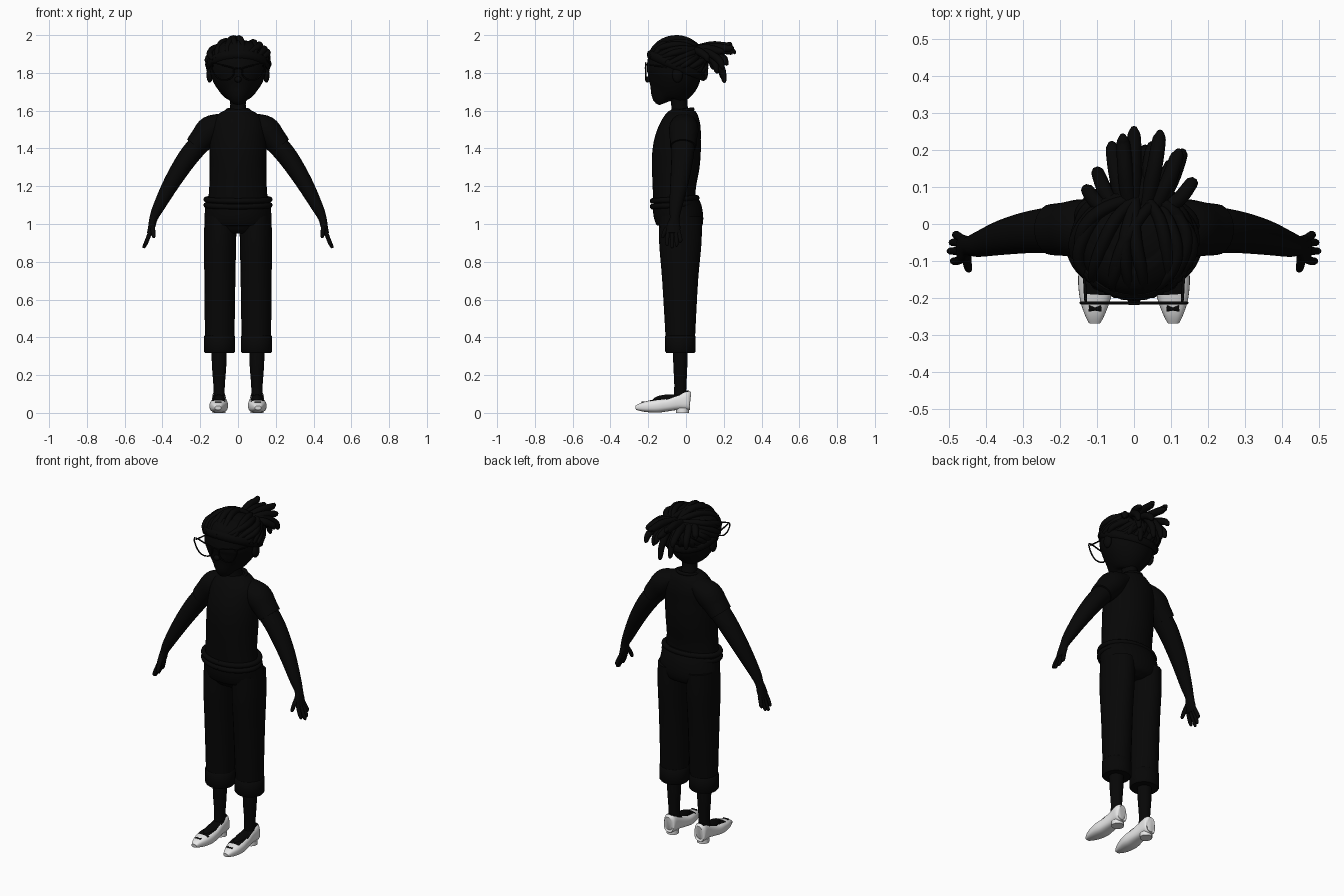
import bpy, bmesh, math, random
from mathutils import Vector, Matrix

random.seed(4)
if "Cube" in bpy.data.objects:
    bpy.data.objects.remove(bpy.data.objects["Cube"])


def make_material(name, value):
    mat = bpy.data.materials.new(name)
    mat.use_nodes = True
    colour = (value, value, value, 1)
    mat.diffuse_color = colour
    mat.node_tree.nodes["Principled BSDF"].inputs["Base Color"].default_value = colour
    return mat


BLACK = make_material("black", 0.002)
WHITE = make_material("shoe white", 0.8)


def finish(name, bm, mat=BLACK, mirror=False):
    """Turn a bmesh into a smooth shaded object, optionally mirrored."""
    bmesh.ops.recalc_face_normals(bm, faces=bm.faces)
    mesh = bpy.data.meshes.new(name)
    bm.to_mesh(mesh)
    bm.free()
    mesh.materials.append(mat)
    obj = bpy.data.objects.new(name, mesh)
    bpy.context.collection.objects.link(obj)
    bpy.ops.object.select_all(action="DESELECT")
    obj.select_set(True)
    bpy.context.view_layer.objects.active = obj
    bpy.ops.object.shade_smooth_by_angle(angle=math.radians(50))
    if mirror:
        mod = obj.modifiers.new("Mirror", "MIRROR")
        mod.use_mirror_merge = False
    return obj


def spline(keys, steps):
    """Catmull-Rom through keys of any length."""
    if steps < 2:
        return [tuple(k) for k in keys]
    pts = [keys[0], *keys, keys[-1]]
    out = []
    for i in range(len(keys) - 1):
        for s in range(steps):
            t = s / steps
            out.append(tuple(
                b + t / 2 * (c - a + t * (2 * a - 5 * b + 4 * c - d + t * (3 * (b - c) + d - a)))
                for a, b, c, d in zip(*pts[i:i + 4])))
    return out + [tuple(keys[-1])]


def add_sweep(bm, keys, ref="y", sides=20, steps=4, power=1.0):
    """Loft elliptic rings; each key is x, y, z, radius, radius along ref."""
    keys = spline(keys, steps)
    ref = {"x": Vector((1, 0, 0)), "y": Vector((0, 1, 0)), "z": Vector((0, 0, 1))}[ref]
    centres = [Vector(k[:3]) for k in keys]
    rings = []
    for i, k in enumerate(keys):
        t = (centres[min(i + 1, len(keys) - 1)] - centres[max(i - 1, 0)]).normalized()
        v = (ref - t * ref.dot(t)).normalized()
        u = v.cross(t)
        ring = []
        for s in range(sides):
            a = math.tau * s / sides
            c, d = math.cos(a), math.sin(a)
            c, d = (math.copysign(abs(w) ** power, w) for w in (c, d))
            ring.append(bm.verts.new(centres[i] + u * c * k[3] + v * d * k[4]))
        rings.append(ring)
    for p, q in zip(rings, rings[1:]):
        for s in range(sides):
            n = (s + 1) % sides
            bm.faces.new((p[s], p[n], q[n], q[s]))
    bm.faces.new(rings[0])
    bm.faces.new(rings[-1])


def sweep(name, keys, mat=BLACK, mirror=False, **options):
    bm = bmesh.new()
    add_sweep(bm, keys, **options)
    return finish(name, bm, mat, mirror)


def ball(name, centre, size, mirror=False):
    bm = bmesh.new()
    matrix = Matrix.Translation(centre) @ Matrix.Diagonal((*size, 1))
    bmesh.ops.create_uvsphere(bm, u_segments=24, v_segments=14, radius=1, matrix=matrix)
    return finish(name, bm, BLACK, mirror)


def loop_keys(centre, rx, ry, r, rz, count=48, tilt=0.0, rib=0.0):
    """Closed horizontal ring path; tilt raises the front."""
    keys = []
    for i in range(count + 1):
        a = math.tau * i / count
        k = r + rib * (i % 2)
        keys.append((centre[0] + rx * math.sin(a), centre[1] - ry * math.cos(a),
                     centre[2] + tilt * math.cos(a), k, rz))
    return keys


# Head, ears, nose and neck
sweep("head", [(0, -.1, 1.645, .03, .04), (0, -.105, 1.67, .062, .08),
               (0, -.085, 1.72, .108, .12), (0, -.066, 1.78, .142, .142),
               (0, -.06, 1.85, .15, .145), (0, -.055, 1.92, .13, .13),
               (0, -.05, 1.96, .08, .08)], sides=32)
ball("ear", (.15, -.045, 1.79), (.017, .028, .042), True)
ball("nose", (0, -.203, 1.765), (.018, .014, .016))
sweep("neck", [(0, -.03, 1.57, .05, .05), (0, -.035, 1.63, .041, .043), (0, -.04, 1.7, .045, .05)])

# Shirt with collar and sleeves
sweep("shirt", [(0, -.012, 1.605, .062, .06), (0, -.015, 1.58, .105, .082),
                (0, -.025, 1.53, .14, .105), (0, -.042, 1.45, .147, .122),
                (0, -.05, 1.38, .15, .128), (0, -.055, 1.3, .15, .126),
                (0, -.062, 1.2, .152, .115), (0, -.062, 1.1, .16, .11)], sides=32)
sweep("collar", loop_keys((0, -.018, 1.6), .058, .054, .009, .01, tilt=-.008),
      ref="z", sides=8, steps=1)
sweep("sleeve", [(.06, -.01, 1.55, .04, .06), (.14, -.012, 1.505, .072, .078),
                 (.19, -.014, 1.45, .066, .072), (.223, -.015, 1.41, .06, .069)], mirror=True)

# Arms and hands
sweep("arm", [(.13, -.01, 1.51, .06, .065), (.2, -.015, 1.43, .056, .063),
              (.27, -.02, 1.345, .053, .058), (.35, -.035, 1.22, .044, .048),
              (.42, -.055, 1.09, .031, .034), (.447, -.06, 1.03, .022, .026),
              (.456, -.066, .99, .019, .036), (.468, -.068, .95, .014, .036)], mirror=True)
for label, y, tip_x, tip_z in (("little", -.03, .485, .9), ("ring", -.05, .495, .88),
                               ("middle", -.073, .5, .872), ("index", -.1, .492, .885)):
    root = -.068 + (y + .066) * .75
    sweep(label + "_finger", [(.462, root, .965, .011, .011), (.479, y, .92, .011, .011),
                              (tip_x - .003, y, tip_z + .008, .009, .009),
                              (tip_x, y, tip_z, .003, .003)], mirror=True, sides=10)
sweep("thumb", [(.452, -.075, 1.005, .013, .013), (.45, -.108, .965, .012, .013),
                (.446, -.123, .933, .009, .009), (.445, -.126, .926, .003, .003)],
      mirror=True, sides=10)

# Trousers with rolled waist and cuffs
sweep("trouser_hips", [(0, -.058, 1.13, .172, .118), (0, -.045, 1.07, .175, .13),
                       (0, -.03, 1.01, .177, .123), (0, -.03, .97, .15, .1),
                       (0, -.03, .95, .1, .07)], sides=32)
for z in (1.13, 1.1):
    sweep("waist_roll", loop_keys((0, -.06, z), .168, .117, .015, .015, tilt=-.008),
          ref="z", sides=10, steps=1)
sweep("trouser_leg", [(.092, -.028, 1.04, .085, .112), (.095, -.03, .9, .085, .112),
                      (.096, -.031, .7, .082, .095), (.097, -.03, .38, .078, .077)], mirror=True)
sweep("trouser_cuff", [(.098, -.03, .413, .074, .072), (.098, -.03, .405, .082, .081),
                       (.098, -.03, .325, .083, .08), (.098, -.03, .316, .076, .073)],
      mirror=True, steps=1, sides=24)

# Lower legs and feet
sweep("lower_leg", [(.1, -.03, .38, .042, .04), (.1, -.03, .25, .038, .037),
                    (.1, -.03, .14, .03, .032), (.1, -.035, .06, .03, .034)], mirror=True)
ball("foot", (.1, -.085, .062), (.034, .095, .036), True)

# Pointed flat shoes: x, y, underside, height, half width
shoe_keys = []
for x, y, low, high, half in ((.102, .022, .03, .105, .02), (.102, .012, .014, .12, .036),
                              (.1, -.04, .016, .102, .038), (.1, -.1, .008, .08, .045),
                              (.102, -.15, .001, .074, .049), (.105, -.2, .003, .064, .042),
                              (.106, -.24, .009, .052, .029), (.106, -.267, .016, .037, .016)):
    shoe_keys.append((x, y, (low + high) / 2, half, (high - low) / 2))
shoe = sweep("shoe", shoe_keys, WHITE, mirror=True, ref="z", sides=28, power=.75)
shoe.data.materials.append(BLACK)
for face in shoe.data.polygons:
    c = face.center
    if face.normal.z > .6 and -.19 < c.y < .01 and abs(c.x - .102) < .033:
        face.material_index = 1
sweep("shoe_heel", [(.101, -.018, .0, .034, .034), (.101, -.018, .025, .034, .034)],
      WHITE, mirror=True, steps=1)
sweep("shoe_bow", [(.088, -.228, .058, .003, .009), (.105, -.23, .058, .003, .004),
                   (.122, -.228, .058, .003, .009)], mirror=True, sides=8, steps=1)

# Glasses
rim = [(.022, 1.825), (.07, 1.838), (.14, 1.852), (.128, 1.8), (.095, 1.766),
       (.05, 1.766), (.024, 1.79), (.022, 1.825)]
sweep("glasses_rim", [(x, -.213, z, .004, .004) for x, z in rim], mirror=True, sides=8)
sweep("glasses_bridge", [(-.024, -.213, 1.82, .004, .004), (0, -.215, 1.826, .004, .004),
                         (.024, -.213, 1.82, .004, .004)], sides=8)
sweep("glasses_temple", [(.13, -.213, 1.845, .004, .004), (.135, -.14, 1.835, .004, .004),
                         (.15, -.04, 1.82, .004, .004)], ref="z", mirror=True, sides=8)

# Hair cap cut along the hairline
SCALP = Vector((0, -.05, 1.85))
SIZE = Vector((.158, .147, .126))
bm = bmesh.new()
bmesh.ops.create_uvsphere(bm, u_segments=32, v_segments=20, radius=1,
                          matrix=Matrix.Translation(SCALP) @ Matrix.Diagonal((*SIZE, 1)))
cut = bmesh.ops.bisect_plane(bm, geom=bm.verts[:] + bm.edges[:] + bm.faces[:],
                             plane_co=(0, -.05, 1.835), plane_no=(0, .4, 1), clear_inner=True)
edges = [e for e in cut["geom_cut"] if isinstance(e, bmesh.types.BMEdge)]
bmesh.ops.holes_fill(bm, edges=edges)
finish("hair_cap", bm)

# Locks swept from the hairline to the back of the crown
bm = bmesh.new()
COUNT = 30
for i in range(COUNT):
    a = math.radians(-168 + 336 * i / (COUNT - 1))
    start = Vector((math.sin(a), -math.cos(a), -.1 + .45 * math.cos(a))).normalized()
    end = Vector((random.uniform(-.5, .5), .85, .5)).normalized()
    phase = random.uniform(0, 6)
    keys = []
    for s in range(8):
        t = s / 7
        d = start.slerp(end, t)
        lift = 1 + .05 * math.sin(math.pi * t)
        p = SCALP + Vector([q * w * lift for q, w in zip(d, SIZE)])
        p.x += .008 * math.sin(phase + 7 * t)
        r = .012 + .006 * math.sin(math.pi * t)
        keys.append((*p, r, r))
    add_sweep(bm, keys, ref="x" if abs(start.x) < .7 else "z", sides=8, steps=3)
finish("scalp_locks", bm)

# Loose locks of the ponytail, given by their tips
bm = bmesh.new()
for x, y, z in ((0, .26, 1.9), (.07, .25, 1.92), (.13, .2, 1.82), (-.06, .22, 1.85),
                (.03, .21, 1.75), (.1, .17, 1.8), (-.03, .2, 1.77), (.16, .12, 1.86),
                (-.1, .15, 1.82), (-.03, .24, 1.94), (.12, .2, 1.9), (.04, .11, 1.77),
                (-.13, .1, 1.87), (.05, .22, 1.84)):
    mid = max(z, 1.86) * .4 + 1.95 * .6
    add_sweep(bm, [(x * .4, .03, 1.92, .02, .02), (x * .75, y * .55, mid, .021, .021),
                   (x * .95, y * .88, (z + mid) / 2, .019, .019),
                   (x, y - .008, z + .012, .013, .013), (x, y, z, .005, .005)],
              ref="x", sides=8)
finish("ponytail_locks", bm)

# Ribbed headband following the hairline
sweep("headband", loop_keys((0, -.05, 1.838), .157, .143, .011, .024, count=96,
                            tilt=.058, rib=.004), ref="z", sides=8, steps=1)
